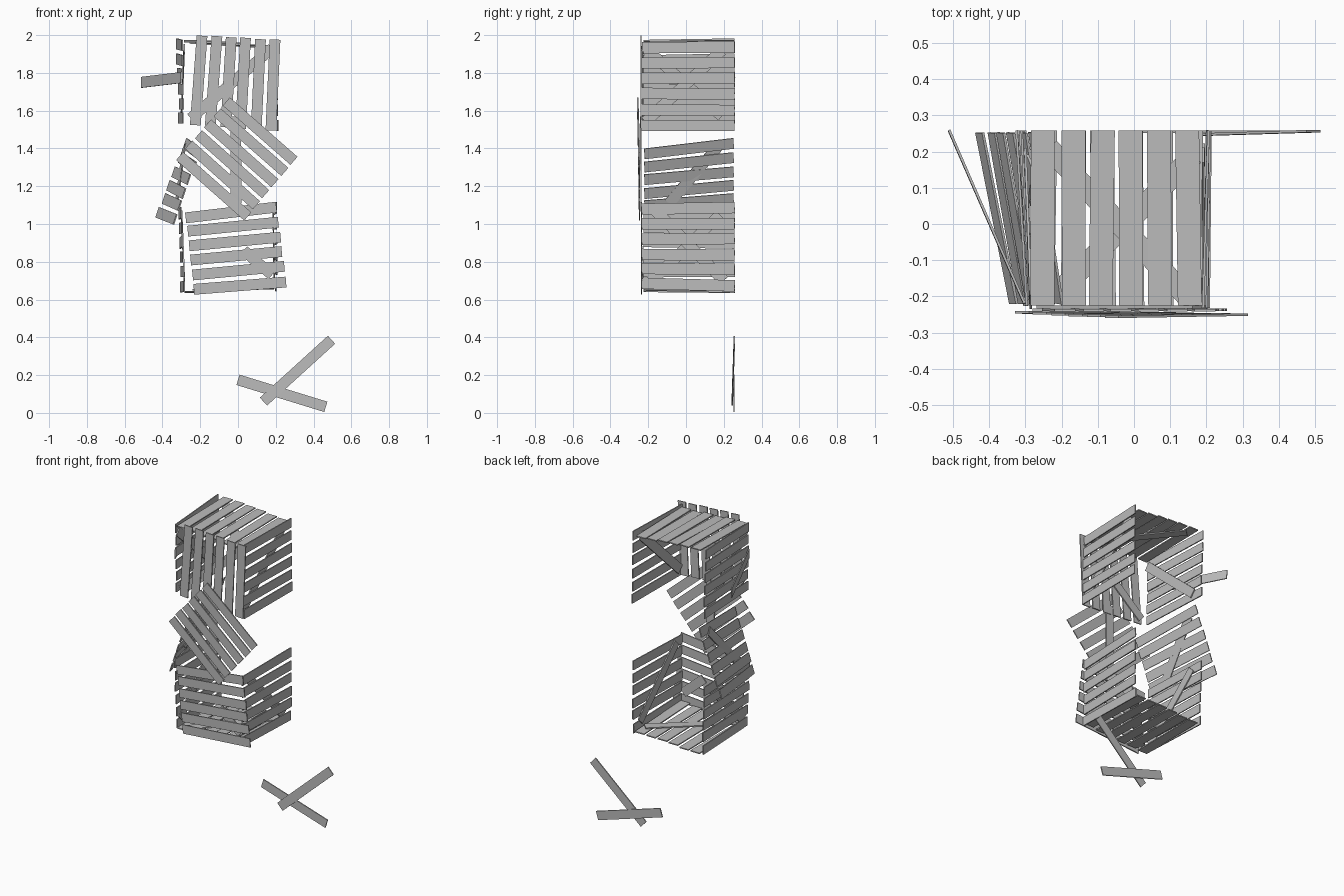
import bpy, bmesh, random
from mathutils import Vector, Matrix

random.seed(4)
T = 0.007   # board thickness
W = 0.057   # board width

grey = bpy.data.materials.new("weathered_grey")
grey.diffuse_color = (0.5, 0.5, 0.5, 1)


def add_plank(bm, a, b, normal, width=W):
    """Flat board from a to b whose broad face looks along normal."""
    a, b = Vector(a), Vector(b)
    u = (b - a).normalized()
    n = Vector(normal)
    n = (n - u * n.dot(u)).normalized()
    v = n.cross(u)
    m = Matrix((u * (b - a).length, v * width, n * T)).transposed().to_4x4()
    bmesh.ops.create_cube(bm, size=1, matrix=Matrix.Translation((a + b) / 2) @ m)


def panel(name, planks, normal, width=W):
    bm = bmesh.new()
    for a, b, *w in planks:
        add_plank(bm, a, b, normal, w[0] if w else width)
    bmesh.ops.recalc_face_normals(bm, faces=bm.faces)
    mesh = bpy.data.meshes.new(name)
    bm.to_mesh(mesh)
    bm.free()
    mesh.materials.append(grey)
    bpy.context.collection.objects.link(bpy.data.objects.new(name, mesh))


def row(a0, b0, a1, b1, n=6, jit=0.004):
    """n boards stepping from a0-b0 to a1-b1, slightly uneven."""
    out = []
    for i in range(n):
        t = i / (n - 1)
        j = [Vector([random.uniform(-jit, jit) if k != 1 else 0 for k in range(3)]) for _ in (0, 1)]
        out.append((Vector(a0).lerp(Vector(a1), t) + j[0], Vector(b0).lerp(Vector(b1), t) + j[1]))
    return out


X, Y, Z = (1, 0, 0), (0, 1, 0), (0, 0, 1)

# Upper crate: front, right, left (with a loose board swung outward), top
panel("upper_front_panel",
      row((-.225, -.236, 1.525), (-.19, -.238, 1.998), (.175, -.236, 1.495), (.195, -.238, 1.975), jit=.002)
      + [((-.25, -.229, 1.56), (.18, -.229, 1.93))], Y)
panel("upper_right_panel",
      row((.203, -.232, 1.525), (.21, .258, 1.52), (.193, -.232, 1.935), (.203, .258, 1.94))
      + [((.193, -.215, 1.54), (.191, .19, 1.92))], X, .06)
panel("upper_left_panel",
      row((-.288, -.225, 1.56), (-.312, .258, 1.56), (-.298, -.225, 1.945), (-.322, .258, 1.955))
      + [((-.285, -.215, 1.93), (-.3, .19, 1.57)), ((-.302, -.22, 1.775), (-.51, .258, 1.75))], X, .058)
panel("upper_top_panel",
      row((-.25, -.225, 1.965), (-.248, .258, 1.97), (.155, -.225, 1.94), (.148, .258, 1.945))
      + [((-.235, .21, 1.958), (.15, -.205, 1.934), .058)], Z, .066)

# Middle crate: twisted front and leaning left side
panel("middle_front_panel",
      row((-.06, -.256, 1.65), (.295, -.25, 1.335), (-.31, -.244, 1.36), (.05, -.246, 1.04), jit=.002)
      + [((-.01, -.24, 1.11), (-.012, -.24, 1.57))], Y)
panel("middle_left_panel",
      row((-.33, -.22, 1.025), (-.422, .252, 1.062), (-.21, -.22, 1.37), (-.282, .252, 1.425))
      + [((-.325, -.09, 1.11), (-.285, .17, 1.41))], (.94, .1, -.32), .058)

# Lower crate: front, right, left, floor
panel("lower_front_panel",
      row((-.277, -.236, 1.035), (.205, -.236, 1.087), (-.235, -.236, .657), (.252, -.236, .695), jit=.003)
      + [((.03, -.229, .86), (.18, -.229, .73))], Y)
panel("lower_right_panel",
      row((.195, -.232, .685), (.205, .258, .675), (.19, -.232, 1.08), (.2, .258, 1.085))
      + [((.186, -.17, 1.08), (.192, .2, .7))], X, .06)
panel("lower_left_panel",
      row((-.285, -.225, .67), (-.3, .258, .67), (-.3, -.225, 1.06), (-.315, .258, 1.055))
      + [((-.284, -.19, .69), (-.298, .18, 1.05))], X, .058)
panel("lower_floor_panel",
      row((-.25, -.225, .642), (-.248, .258, .638), (.16, -.225, .67), (.155, .258, .66))
      + [((-.22, -.2, .652), (.165, .19, .672), .058)], Z, .066)

# Two fallen boards at the back
panel("fallen_board_rising", [((.135, .245, .06), (.495, .256, .387))], Y)
panel("fallen_board_flat", [((.0, .254, .175), (.465, .254, .032))], Y)
